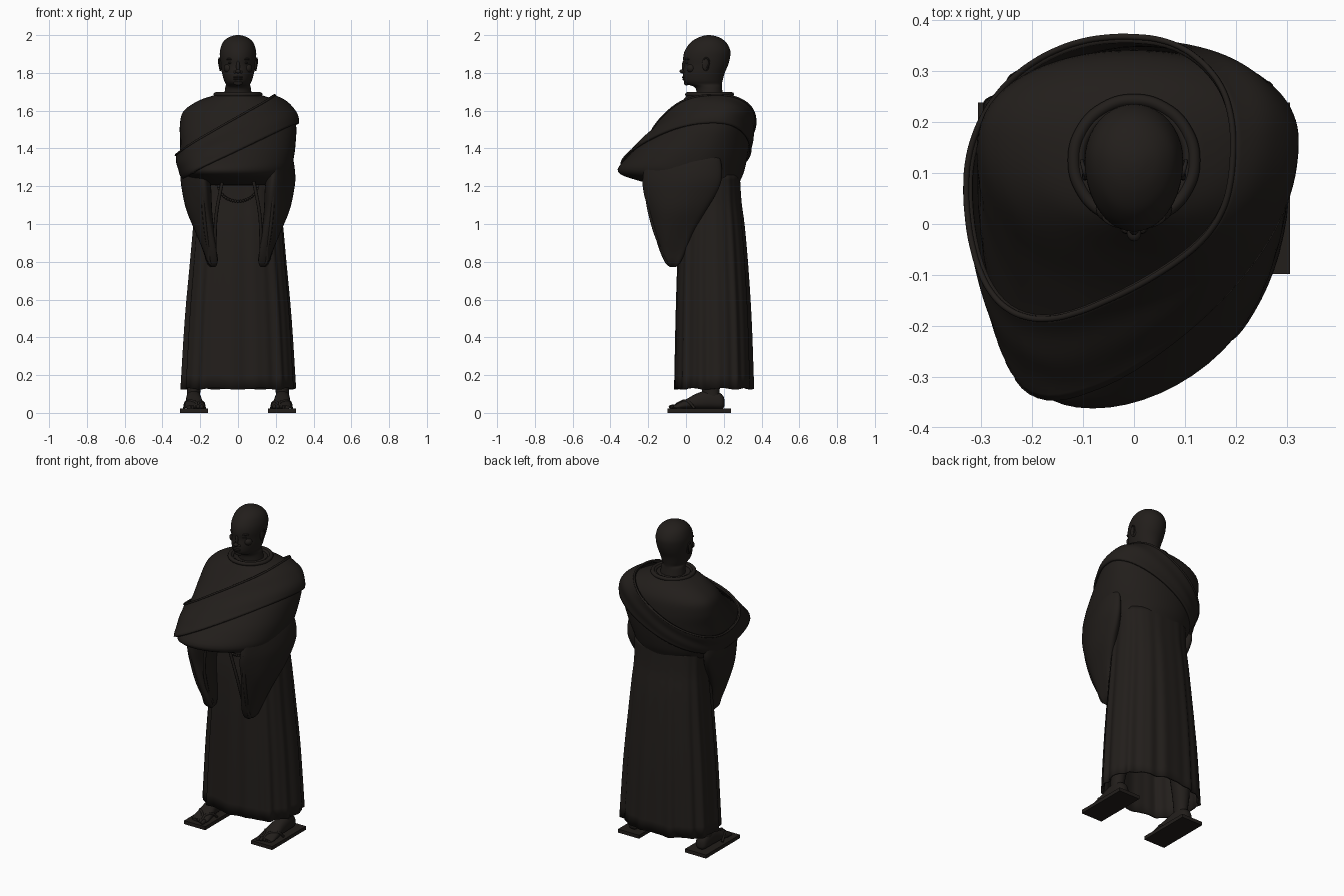
import bpy, bmesh, math
from mathutils import Vector, Matrix

if "Cube" in bpy.data.objects:
    bpy.data.objects.remove(bpy.data.objects["Cube"])

mat = bpy.data.materials.new("dark_bronze")
mat.diffuse_color = (0.016, 0.013, 0.011, 1)
mat.use_nodes = True
mat.node_tree.nodes["Principled BSDF"].inputs["Base Color"].default_value = mat.diffuse_color
TAU = 2 * math.pi


def finish(name, bm, smooth=True, mirror=False, thick=0):
    bmesh.ops.recalc_face_normals(bm, faces=bm.faces)
    me = bpy.data.meshes.new(name)
    bm.to_mesh(me)
    bm.free()
    me.materials.append(mat)
    ob = bpy.data.objects.new(name, me)
    bpy.context.collection.objects.link(ob)
    if smooth:
        bpy.ops.object.select_all(action='DESELECT')
        ob.select_set(True)
        bpy.context.view_layer.objects.active = ob
        bpy.ops.object.shade_smooth_by_angle(angle=math.radians(50))
    if thick:
        m = ob.modifiers.new("thickness", 'SOLIDIFY')
        m.thickness = thick
        m.offset = -1
    if mirror:
        ob.modifiers.new("mirror", 'MIRROR')
    return ob


def spow(v, e):
    return math.copysign(abs(v) ** e, v)


def row_at(rows, u):
    """Smooth interpolation between section rows."""
    n = len(rows) - 1
    i = max(0, min(n - 1, int(u)))
    t = u - i
    p = [rows[max(0, min(n, i + k))] for k in (-1, 0, 1, 2)]
    return [0.5 * (2 * b + (c - a) * t + (2 * a - 5 * b + 4 * c - d) * t * t + (3 * b - a - 3 * c + d) * t ** 3)
            for a, b, c, d in zip(*p)]


def section(rows, u, th, power=2.0, mid=0.6):
    """Row = height, centre x, half width, front y, back y."""
    z, cx, rx, yf, yb = row_at(rows, u)
    yc = yf + (yb - yf) * mid
    s = spow(math.sin(th), 2 / power)
    return Vector((cx + rx * spow(math.cos(th), 2 / power), yc + s * ((yb - yc) if s > 0 else (yc - yf)), z))


def grid(name, fn, nu, nv, caps=True, **kw):
    """Closed rings fn(u in 0..1, angle) skinned together."""
    bm = bmesh.new()
    rings = [[bm.verts.new(fn(i / nv, TAU * j / nu)) for j in range(nu)] for i in range(nv + 1)]
    for a, b in zip(rings, rings[1:]):
        for j in range(nu):
            k = (j + 1) % nu
            bm.faces.new((a[j], a[k], b[k], b[j]))
    if caps:
        bm.faces.new(rings[0])
        bm.faces.new(rings[-1])
    return finish(name, bm, **kw)


def loft(name, rows, nu=40, per=4, power=2.0, mid=0.6, **kw):
    n = len(rows) - 1
    return grid(name, lambda u, th: section(rows, u * n, th, power, mid), nu, n * per, **kw)


def blob(name, loc, size, rot=0, mirror=False):
    bm = bmesh.new()
    bmesh.ops.create_uvsphere(bm, u_segments=16, v_segments=10, radius=1)
    bm.transform(Matrix.Translation(loc) @ Matrix.Rotation(rot, 4, 'Z') @ Matrix.Diagonal((*size, 1)))
    return finish(name, bm, mirror=mirror)


def tube(name, pts, r, cyclic=False):
    cu = bpy.data.curves.new(name, 'CURVE')
    cu.dimensions = '3D'
    cu.bevel_depth, cu.bevel_resolution, cu.use_fill_caps = r, 2, True
    sp = cu.splines.new('BEZIER')
    sp.bezier_points.add(len(pts) - 1)
    for b, p in zip(sp.bezier_points, pts):
        b.co = p
        b.handle_left_type = b.handle_right_type = 'AUTO'
    sp.use_cyclic_u = cyclic
    cu.materials.append(mat)
    ob = bpy.data.objects.new(name, cu)
    bpy.context.collection.objects.link(ob)


def both_tubes(name, pts, r, cyclic=False):
    for side, s in (("left", -1), ("right", 1)):
        tube(f"{name}_{side}", [(s * x, y, z) for x, y, z in pts], r, cyclic)


# pleated robe skirt
skirt_rows = [(.128, 0, .300, -.060, .355), (.5, 0, .278, -.053, .343), (.8, 0, .252, -.044, .325),
              (1.0, 0, .235, -.030, .308), (1.12, 0, .225, -.012, .293), (1.26, 0, .225, 0, .285)]


def skirt(u, th):
    p = section(skirt_rows, u * 5, th, 2.4, .5)
    c = Vector((0, .14, p.z))
    wave = math.sin(14 * th) + .6 * math.sin(23 * th + 1) + .5 * math.sin(5 * th)
    q = c + (p - c) * (1 + (.018 * (1 - u) + .004) * wave)
    q.z += .004 * math.sin(9 * th) * (1 - u) ** 3
    return q


grid("robe_skirt", skirt, 160, 20, caps=False, thick=.01)

# draped upper body with folded arms underneath
torso_rows = [(1.225, 0, .18, .02, .26), (1.205, 0, .222, -.12, .275), (1.235, -.005, .262, -.27, .290),
              (1.28, -.01, .288, -.362, .308), (1.36, -.005, .302, -.305, .326), (1.44, 0, .306, -.22, .337),
              (1.52, 0, .308, -.135, .342), (1.595, 0, .290, -.065, .333), (1.65, 0, .215, -.02, .295),
              (1.682, 0, .125, .005, .245)]
NT = len(torso_rows) - 1


def torso(u, th):
    p = section(torso_rows, u, th, 2.1)
    front = max(0, -math.sin(th)) ** 3 * max(0, 1 - abs(u - 3) / 3)
    return p + Vector((-.075 * front, 0, 0))


grid("upper_robe", lambda u, th: torso(u * NT, th), 64, 40)


# diagonal sash laid over the upper robe
def edge(th, a, b):
    lo, hi = 1.3, NT
    for _ in range(24):
        m = (lo + hi) / 2
        p = torso(m, th)
        if p.z < a + b * p.x:
            lo = m
        else:
            hi = m
    return lo


def sash(v, th):
    u0, u1 = edge(th, 1.385, .48), edge(th, 1.55, .6)
    u = u0 + (u1 - u0) * v
    p = torso(u, th)
    n = (torso(u, th + .01) - torso(u, th - .01)).cross(torso(u + .01, th) - torso(u - .01, th)).normalized()
    return p + n * (.016 + .008 * v * v + .002 * math.sin(11 * v + 2 * th))


grid("sash", sash, 96, 14, caps=False, thick=.012)
tube("sash_rolled_edge", [sash(1, TAU * j / 40) for j in range(40)], .006, True)

# collar
for i, (r, z, t) in enumerate(((.118, 1.686, .012), (.106, 1.682, .010))):
    tube(f"collar_{i}", [(r * math.cos(TAU * j / 12), .125 + r * math.sin(TAU * j / 12), z) for j in range(12)], t, True)

# wide hanging sleeves
sleeve_rows = [(1.39, .225, .012, -.12, .14), (1.35, .225, .045, -.20, .18), (1.25, .226, .062, -.228, .19),
               (1.17, .220, .066, -.225, .165), (1.07, .210, .062, -.198, .105), (.96, .185, .050, -.17, .04),
               (.86, .160, .038, -.14, 0), (.795, .147, .028, -.11, -.03), (.772, .143, .008, -.085, -.055)]


def sleeve(u, th):
    p = section(sleeve_rows, u * 8, th, 2.1, .5)
    p.x += .2 * (p.y + .02) + .005 * math.sin(3 * th + 5 * u)
    return p


grid("hanging_sleeve", sleeve, 40, 32, mirror=True)
both_tubes("sleeve_opening_hem", [(.08, -.2, 1.24), (.115, -.17, 1.05), (.124, -.12, .88), (.132, -.09, .79),
                                  (.155, -.13, .87), (.18, -.19, 1.05), (.19, -.22, 1.24)], .009)

# prayer beads
bm = bmesh.new()
for i in range(25):
    a = math.pi * i / 24
    bmesh.ops.create_icosphere(bm, subdivisions=1, radius=.0085, matrix=Matrix.Translation(
        (-.105 * math.cos(a), -.03, 1.21 - .09 * math.sin(a))))
finish("waist_beads", bm)

# head and neck
loft("head", [(1.60, 0, .085, .05, .21), (1.69, 0, .072, .056, .195), (1.725, 0, .067, .045, .190),
              (1.74, 0, .064, .004, .190), (1.76, 0, .074, -.013, .194), (1.80, 0, .085, -.016, .205),
              (1.84, 0, .091, -.012, .222), (1.88, 0, .096, -.015, .233), (1.92, 0, .095, -.005, .234),
              (1.96, 0, .081, .023, .214), (1.985, 0, .055, .06, .182), (1.997, 0, .025, .095, .147),
              (2.0, 0, .004, .117, .125)], mid=.55)
# facial features
blob("nose_tip", (0, -.018, 1.808), (.014, .016, .011))
blob("nose_bridge", (0, -.010, 1.832), (.010, .012, .034))
blob("nostril", (.015, -.008, 1.804), (.010, .011, .008), mirror=True)
blob("upper_lip", (0, -.011, 1.777), (.027, .011, .006))
blob("lower_lip", (0, -.009, 1.767), (.023, .011, .006))
blob("chin", (0, .003, 1.747), (.025, .014, .014))
blob("eye", (.036, .010, 1.853), (.017, .014, .007), .35, True)
blob("brow", (.037, .007, 1.873), (.028, .013, .007), .35, True)
blob("cheek", (.05, .026, 1.825), (.026, .022, .024), .5, True)
blob("ear", (.092, .105, 1.845), (.008, .021, .035), .3, True)
both_tubes("ear_rim", [(.094, .09, 1.862), (.098, .105, 1.879), (.102, .123, 1.862), (.098, .116, 1.835),
                       (.093, .1, 1.812)], .004)

# legs
loft("leg", [(.05, .235, .036, .09, .19), (.12, .235, .036, .085, .178), (.3, .22, .05, .08, .2),
             (.9, .13, .07, .06, .22)], nu=20, mirror=True)

# feet, lofted from heel to toes
foot_rows = [(.204, .235, .012, .035, .07), (.188, .235, .034, .022, .10), (.13, .235, .040, .021, .122),
             (.06, .233, .043, .021, .104), (0, .230, .051, .021, .072), (-.045, .229, .053, .021, .050),
             (-.065, .229, .046, .022, .040)]
grid("foot", lambda u, th: (lambda p: (p.x, p.z, p.y))(section(foot_rows, u * 6, th, 2.3, .4)), 24, 24, mirror=True)
for i in range(5):
    blob(f"toe_{i}", (.192 + .0185 * i, -.068 + .008 * i, .032), (.011 - .0007 * i, .024, .012), 0, True)

# sandals with straps
bm = bmesh.new()
bmesh.ops.create_cube(bm, size=1, matrix=Matrix.Translation((.233, .07, .011)) @ Matrix.Diagonal((.146, .336, .022, 1)))
finish("sandal_sole", bm, smooth=False, mirror=True)
both_tubes("sandal_strap", [(.176, .045, .025), (.185, .01, .055), (.208, -.035, .054), (.213, -.065, .03),
                            (.222, -.035, .054), (.272, .01, .06), (.284, .045, .025)], .007)
